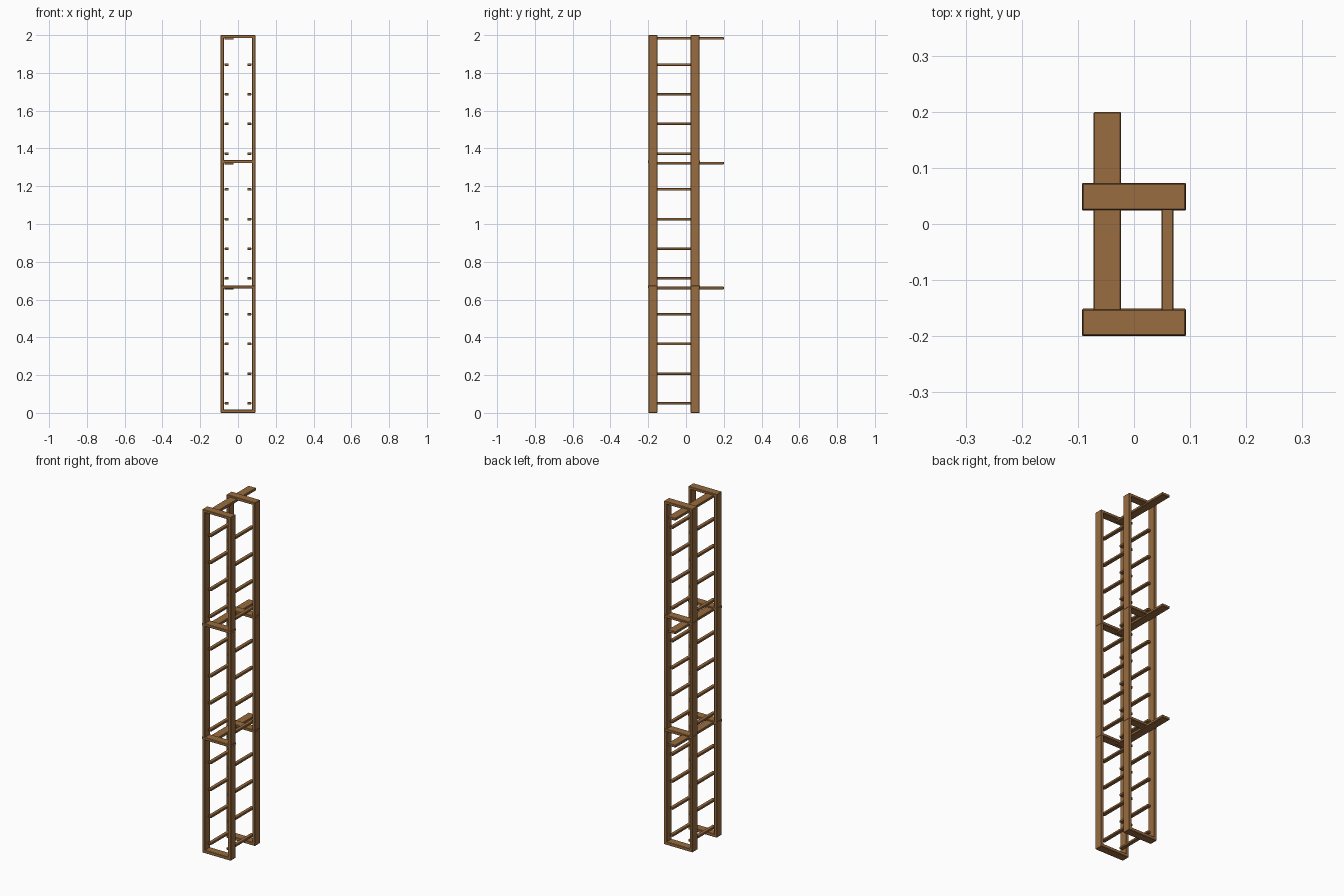
import bpy

if "Cube" in bpy.data.objects:
    bpy.data.objects.remove(bpy.data.objects["Cube"])

wood = bpy.data.materials.new("brown_wood")
wood.diffuse_color = (0.32, 0.15, 0.05, 1)
wood.use_nodes = True
wood.node_tree.nodes["Principled BSDF"].inputs["Base Color"].default_value = wood.diffuse_color


def box(name, x, y, z, bevel=0.002):
    """Bevelled beam spanning the given (min, max) ranges."""
    lo, hi = zip(x, y, z)
    bpy.ops.mesh.primitive_cube_add(size=1, location=[(a + b) / 2 for a, b in zip(lo, hi)])
    ob = bpy.context.object
    ob.name = name
    ob.scale = [b - a for a, b in zip(lo, hi)]
    bpy.ops.object.transform_apply(location=False, rotation=False, scale=True)
    mod = ob.modifiers.new("soft_edges", 'BEVEL')
    mod.width = bevel
    mod.segments = 1
    ob.data.materials.append(wood)
    return ob


W = 0.092       # half width of the frames
T = 0.018       # beam thickness
frames = {"front": (-0.199, -0.152), "rear": (0.025, 0.072)}

for label, y in frames.items():
    # side uprights
    for side in (-1, 1):
        x = sorted((side * W, side * (W - T)))
        box(f"{label}_upright", x, y, (0.0, 1.998))
    # bottom and top rails
    box(f"{label}_bottom_rail", (-W, W), y, (0.0, T))
    box(f"{label}_top_rail", (-W, W), y, (2.0 - 0.016, 2.0))
    # middle rails, poking out a hair
    for z in (0.667, 1.33):
        box(f"{label}_middle_rail", (-W - 0.001, W + 0.001),
            (y[0] - 0.001, y[1] + 0.001), (z - 0.008, z + 0.008))

# three levels: ladder rungs on both sides and a long support plank on the left
for level in range(3):
    base = 0.661 * level
    for k in range(4):
        z = base + 0.051 + 0.157 * k
        for side in (-1, 1):
            x = sorted((side * 0.049, side * 0.0705))
            box("rung", x, (-0.176, 0.050), (z - 0.0065, z + 0.0065))
    z = base + 0.661
    box("support_plank", (-0.072, -0.023), (-0.176, 0.2), (z - 0.0075, z + 0.0075))
